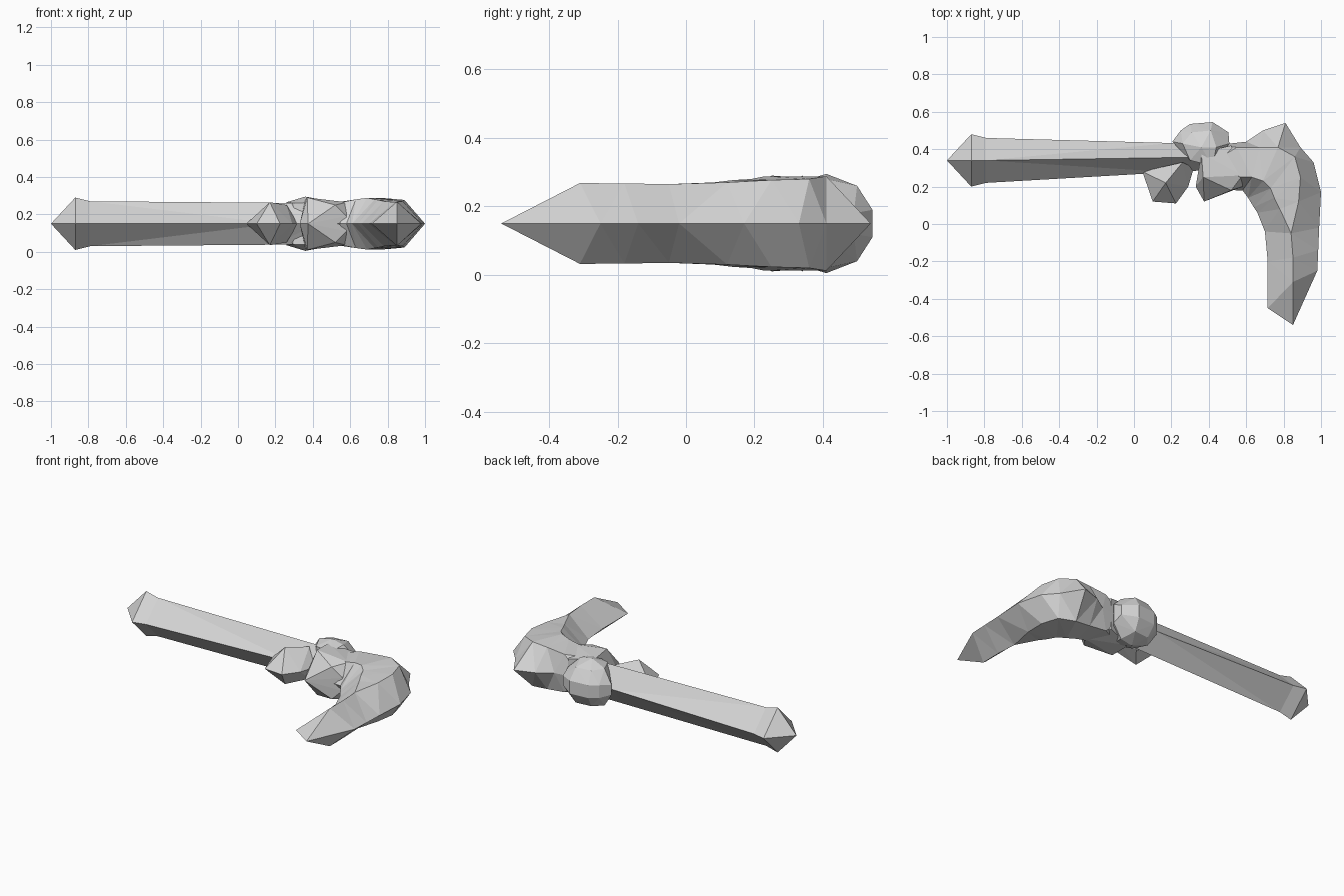
import bpy, bmesh
from mathutils import Vector

if "Cube" in bpy.data.objects:
    bpy.data.objects.remove(bpy.data.objects["Cube"])

MID = 0.15  # height of the symmetry plane

grey = bpy.data.materials.new("stone_grey")
grey.diffuse_color = (0.66, 0.66, 0.66, 1)
grey.use_nodes = True
grey.node_tree.nodes["Principled BSDF"].inputs["Base Color"].default_value = grey.diffuse_color


def finish(name, bm):
    bmesh.ops.remove_doubles(bm, verts=bm.verts, dist=0.0005)
    bmesh.ops.dissolve_degenerate(bm, edges=bm.edges, dist=0.0005)
    bmesh.ops.recalc_face_normals(bm, faces=bm.faces)
    me = bpy.data.meshes.new(name)
    bm.to_mesh(me)
    bm.free()
    me.materials.append(grey)
    ob = bpy.data.objects.new(name, me)
    bpy.context.collection.objects.link(ob)


def loft(name, rings):
    """Skin closed rings of equal size, capping both ends."""
    bm = bmesh.new()
    loops = [[bm.verts.new(p) for p in r] for r in rings]
    for a, b in zip(loops, loops[1:]):
        n = len(a)
        for i in range(n):
            j = (i + 1) % n
            bm.faces.new((a[i], a[j], b[j], b[i]))
    for end in (loops[0], loops[-1]):
        bm.faces.new(end)
    bmesh.ops.triangulate(bm, faces=bm.faces)
    finish(name, bm)


def lump(name, points):
    """Faceted convex stone from (x, y, half height) points, mirrored about the middle plane."""
    bm = bmesh.new()
    for x, y, h in points:
        for s in ((1, -1) if h else (1,)):
            bm.verts.new((x, y, MID + s * h))
    res = bmesh.ops.convex_hull(bm, input=bm.verts)
    loose = {g for g in res["geom_interior"] + res["geom_unused"]
             if isinstance(g, bmesh.types.BMVert)}
    bmesh.ops.delete(bm, geom=list(loose), context='VERTS')
    finish(name, bm)


# Handle: diamond section (x, centre y, half width, half height) with a flared pommel
handle = [(-1.0, .34, 0, 0), (-.87, .34, .14, .14), (-.79, .34, .12, .12),
          (.2, .355, .078, .112), (.42, .36, .07, .11)]
loft("handle", [[(x, y - w, MID), (x, y, MID + h), (x, y + w, MID), (x, y, MID - h)]
                for x, y, w, h in handle])

# Curved head: inner rim, two ridge points, outer rim, ridge half height
head = [
    ((.37, .19), (.42, .33), (.42, .33), (.42, .42), .10),
    ((.55, .18), (.57, .25), (.55, .41), (.60, .44), .118),
    ((.58, .18), (.63, .25), (.67, .41), (.69, .50), .13),
    ((.61, .14), (.69, .23), (.77, .41), (.81, .54), .138),
    ((.64, .09), (.73, .19), (.86, .36), (.89, .41), .13),
    ((.66, .06), (.75, .14), (.89, .25), (.96, .33), .127),
    ((.68, .01), (.78, .08), (.88, .12), (1.0, .17), .12),
    ((.70, -.04), (.84, -.05), (.84, -.05), (.99, -.02), .115),
    ((.715, -.20), (.85, -.18), (.85, -.18), (.985, -.14), .117),
    ((.715, -.45), (.85, -.31), (.85, -.31), (.98, -.25), .118),
    ((.85, -.54), (.85, -.54), (.85, -.54), (.85, -.54), 0),
]
loft("curved_head", [[(*a, MID), (*r, MID + h), (*q, MID + h), (*b, MID),
                      (*q, MID - h), (*r, MID - h)] for a, r, q, b, h in head])

# Rounded knob where the handle meets the head
lump("joint_knob", [(.205, .44, .03), (.25, .50, .04), (.30, .535, .04), (.42, .545, .04),
                    (.505, .49, .03), (.51, .43, .06), (.26, .43, .115), (.31, .49, .11),
                    (.41, .50, .11), (.36, .41, .145), (.44, .41, .13), (.30, .34, .11),
                    (.42, .31, .115)])

# Small spur in front of the handle
lump("front_spur", [(.045, .28, 0), (.10, .12, 0), (.225, .11, 0), (.29, .20, 0),
                    (.32, .30, 0), (.17, .22, .115), (.26, .33, .10), (.12, .29, .03)])

# Neck block joining knob, handle and head
lump("neck_block", [(.375, .12, 0), (.33, .20, 0), (.52, .18, .10), (.58, .20, .04),
                    (.37, .25, .14), (.36, .38, .13), (.52, .42, .10), (.58, .26, .115)])
